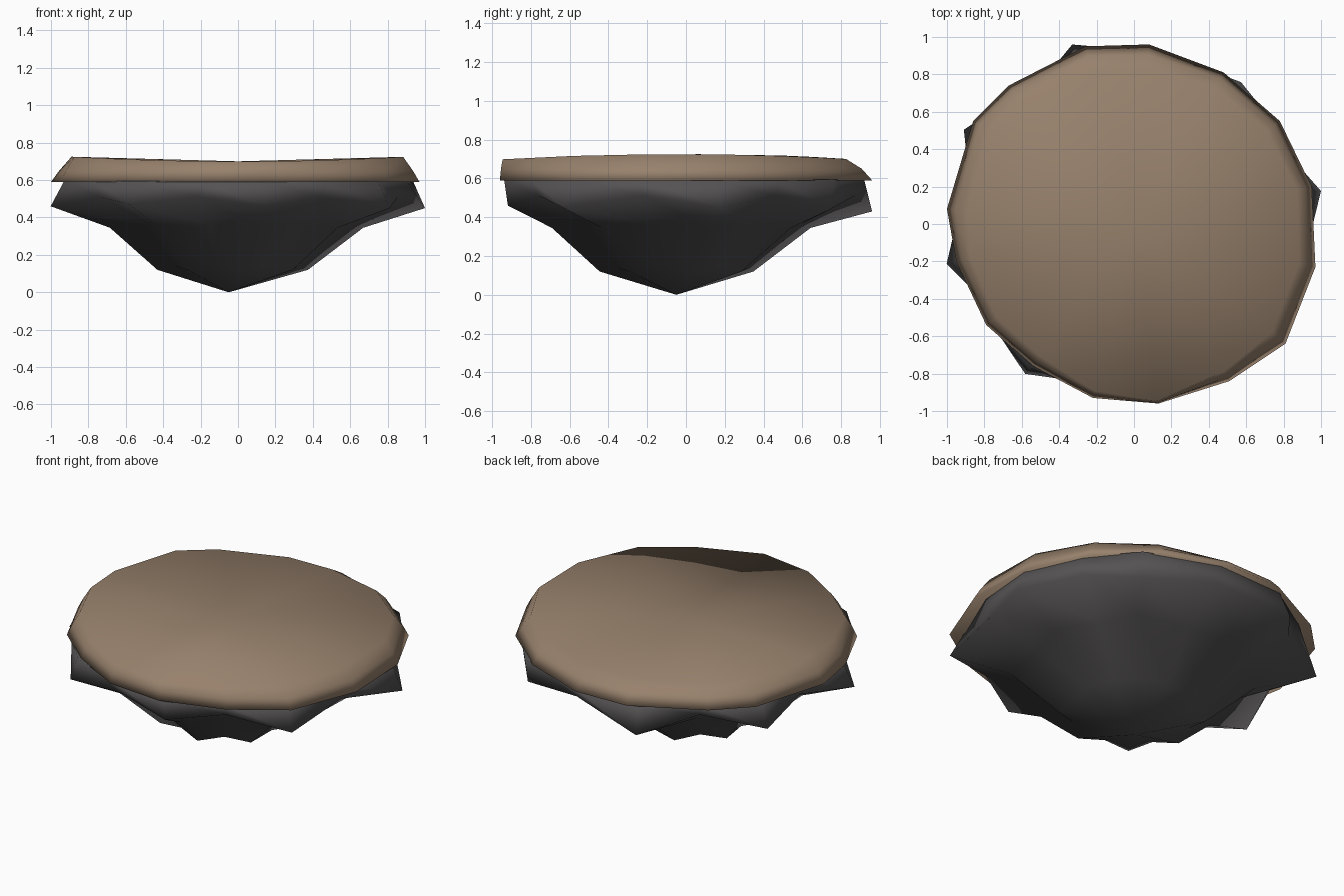
import bpy, bmesh
from math import cos, sin, radians

if "Cube" in bpy.data.objects:
    bpy.data.objects.remove(bpy.data.objects["Cube"])


def material(name, rgb):
    m = bpy.data.materials.new(name)
    m.diffuse_color = (*rgb, 1)
    m.use_nodes = True
    m.node_tree.nodes["Principled BSDF"].inputs["Base Color"].default_value = m.diffuse_color
    return m


def loft(name, rings, start, end, mat):
    """Skin a stack of equal-length rings, closing both ends to a centre point."""
    bm = bmesh.new()
    loops = [[bm.verts.new(p) for p in r] for r in rings]
    n = len(loops[0])
    for a, b in zip(loops, loops[1:]):
        for i in range(n):
            j = (i + 1) % n
            bm.faces.new((a[i], a[j], b[j], b[i]))
    for loop, tip in ((loops[0], start), (loops[-1], end)):
        t = bm.verts.new(tip)
        for i in range(n):
            bm.faces.new((loop[i], loop[(i + 1) % n], t))
    bmesh.ops.recalc_face_normals(bm, faces=bm.faces)
    for f in bm.faces:
        f.smooth = True
    me = bpy.data.meshes.new(name)
    bm.to_mesh(me)
    bm.free()
    me.materials.append(mat)
    ob = bpy.data.objects.new(name, me)
    bpy.context.collection.objects.link(ob)
    return ob


brown = material("soil", (0.31, 0.22, 0.15))
grey = material("rock", (0.09, 0.085, 0.085))

# Irregular 16-sided soil rim, counter-clockwise from +x
rim = [(.95, .20), (.78, .55), (.48, .81), (.08, .96), (-.26, .95), (-.67, .74),
       (-.86, .55), (-1.0, .08), (-.95, -.20), (-.79, -.54), (-.54, -.76),
       (-.22, -.93), (.13, -.96), (.51, -.84), (.81, -.64), (.97, -.23)]
inset = [.92, .91, .90, .86, .86, .89, .90, .89, .92, .93, .93, .96, .985, .94, .91, .91]


def top_z(x, y):
    return .705 + .025 * (x * x - .3 * y * y)


# Soil cap
outer = [(x, y, .59) for x, y in rim]
mid = [(x * (.6 + .4 * k), y * (.6 + .4 * k), .65) for (x, y), k in zip(rim, inset)]
top = [(x * k, y * k, top_z(x * k, y * k)) for (x, y), k in zip(rim, inset)]
loft("soil_cap", [outer, mid, top], (0, 0, .59), (0, 0, .70), brown)

# Rock underside: eight crags alternating with valleys
crags = [(10, 1.015, .45), (53, .93, .44), (109, 1.015, .43), (151, 1.04, .45),
         (192, 1.024, .46), (234, .99, .47), (279, .93, .46), (322, 1.03, .45)]
spread = []
for i, (a, r, z) in enumerate(crags):
    b = crags[(i + 1) % 8][0] + (360 if i == 7 else 0)
    spread += [(a, r, z, True), ((a + b) / 2, .88, .51, False)]


def ring(r_crag, z_crag, r_valley, z_valley, cx=0, cy=0):
    pts = []
    for a, _, _, crag in spread:
        r, z = (r_crag, z_crag) if crag else (r_valley, z_valley)
        pts.append((cx + r * cos(radians(a)), cy + r * sin(radians(a)), z))
    return pts


crag_ring = [(r * cos(radians(a)), r * sin(radians(a)), z) for a, r, z, _ in spread]
loft("rock_underside",
     [ring(.95, .595, .93, .595),
      crag_ring,
      ring(.69, .345, .60, .36, -.01, -.01),
      ring(.41, .12, .36, .14, -.03, -.04)],
     (0, 0, .6), (-.05, -.05, 0), grey)
